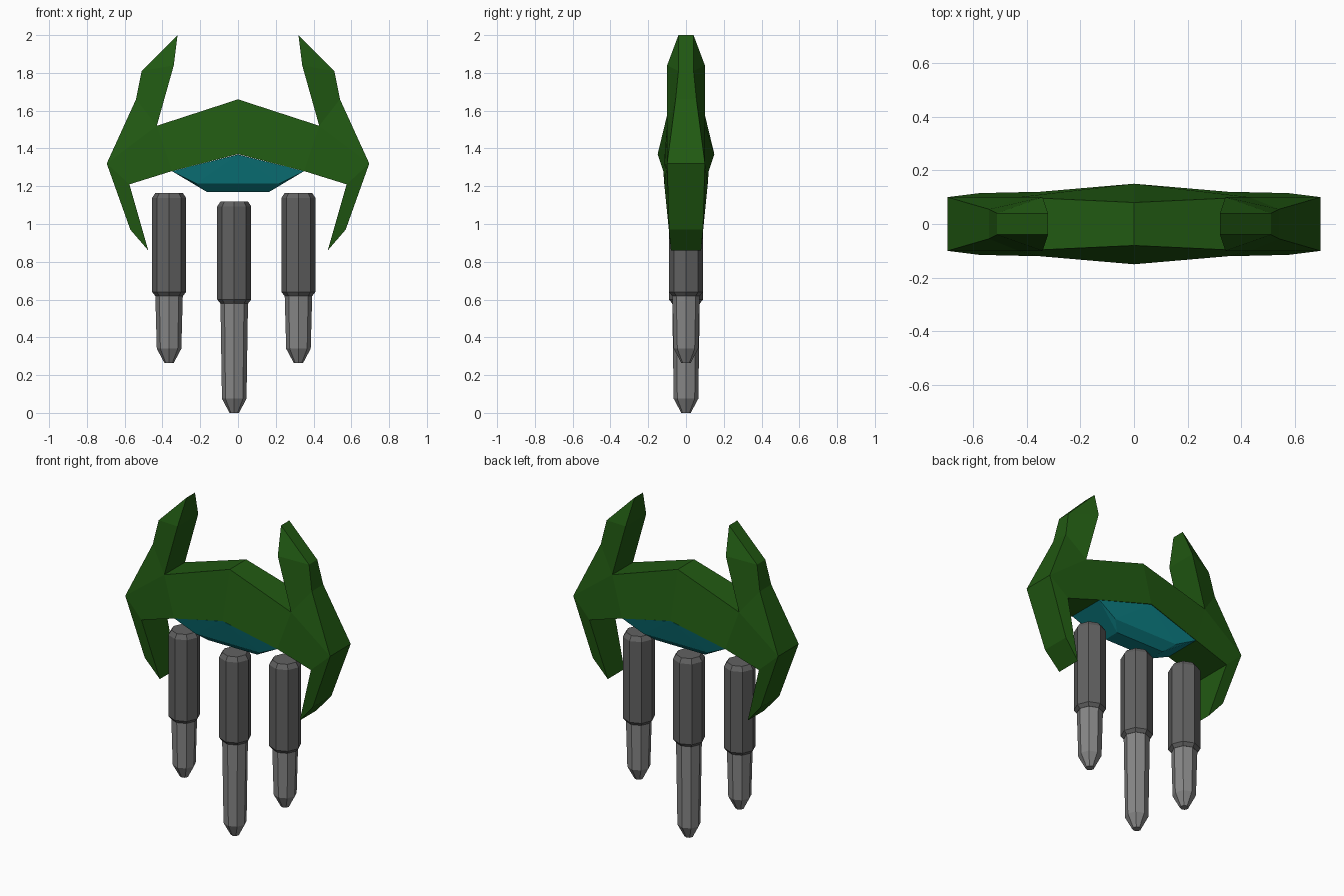
import bpy, bmesh, math

if "Cube" in bpy.data.objects:
    bpy.data.objects.remove(bpy.data.objects["Cube"])


def material(name, rgb):
    mat = bpy.data.materials.new(name)
    mat.diffuse_color = (*rgb, 1)
    mat.use_nodes = True
    mat.node_tree.nodes["Principled BSDF"].inputs["Base Color"].default_value = mat.diffuse_color
    return mat


GREEN = material("green", (0.015, 0.10, 0.006))
TEAL = material("teal", (0.004, 0.21, 0.23))
DARK = material("dark_grey", (0.12, 0.12, 0.12))
LIGHT = material("light_grey", (0.24, 0.24, 0.24))


def finish(name, bm, mat):
    bmesh.ops.remove_doubles(bm, verts=bm.verts, dist=1e-4)
    bmesh.ops.recalc_face_normals(bm, faces=bm.faces)
    mesh = bpy.data.meshes.new(name)
    bm.to_mesh(mesh)
    bm.free()
    mesh.materials.append(mat)
    obj = bpy.data.objects.new(name, mesh)
    bpy.context.collection.objects.link(obj)
    return obj


# Horned frame: right-half outline as (x, z, half depth)
outline = [(0, 1.66, .08), (.43, 1.52, .10), (.34, 1.84, .10), (.32, 2.0, .04),
           (.51, 1.81, .04), (.54, 1.66, .055), (.695, 1.32, .10), (.57, .97, .09),
           (.475, .86, .08), (.575, 1.21, .115), (.35, 1.28, .12), (0, 1.37, .15)]
panels = [(0, 1, 10, 11), (1, 6, 9, 10), (1, 5, 6), (1, 2, 4, 5), (2, 3, 4), (6, 7, 8, 9)]
bm = bmesh.new()
for side in (1, -1):
    front = [bm.verts.new((side * x, -d, z)) for x, z, d in outline]
    back = [bm.verts.new((side * x, d, z)) for x, z, d in outline]
    for p in panels:
        bm.faces.new([front[i] for i in p])
        bm.faces.new([back[i] for i in reversed(p)])
    for i in range(len(outline) - 1):
        bm.faces.new([front[i], back[i], back[i + 1], front[i + 1]])
finish("horned_frame", bm, GREEN)

# Faceted core hanging under the arch
bm = bmesh.new()
for x, y, z in [(0, .148, 1.368), (.35, .118, 1.28), (.22, .10, 1.215), (.165, .05, 1.17)]:
    for sx in ((1, -1) if x else (1,)):
        for sy in (1, -1):
            bm.verts.new((sx * x, sy * y, z))
bmesh.ops.convex_hull(bm, input=bm.verts)
finish("faceted_core", bm, TEAL)


def lathe(name, x, rings, mat, sides=8):
    """Stack of octagonal rings given as (radius, z), capped at both ends."""
    bm = bmesh.new()
    loops = [[bm.verts.new((x + r * math.cos(math.tau * k / sides),
                            r * math.sin(math.tau * k / sides), z))
              for k in range(sides)] for r, z in rings]
    for a, b in zip(loops, loops[1:]):
        for k in range(sides):
            n = (k + 1) % sides
            bm.faces.new([a[k], a[n], b[n], b[k]])
    bm.faces.new(loops[0])
    bm.faces.new(loops[-1])
    finish(name, bm, mat)


# Three hanging rods: thick sleeve above, tapered tip below
for label, x, top, joint, base in [("left", -.365, 1.165, .62, .265),
                                   ("centre", -.02, 1.12, .58, 0),
                                   ("right", .32, 1.165, .62, .265)]:
    lathe(label + "_rod_sleeve", x, [(.072, top), (.09, top - .027),
                                     (.09, joint + .02), (.074, joint)], DARK)
    lathe(label + "_rod_tip", x, [(.073, joint + .01), (.065, base + .075),
                                  (.025, base)], LIGHT)
